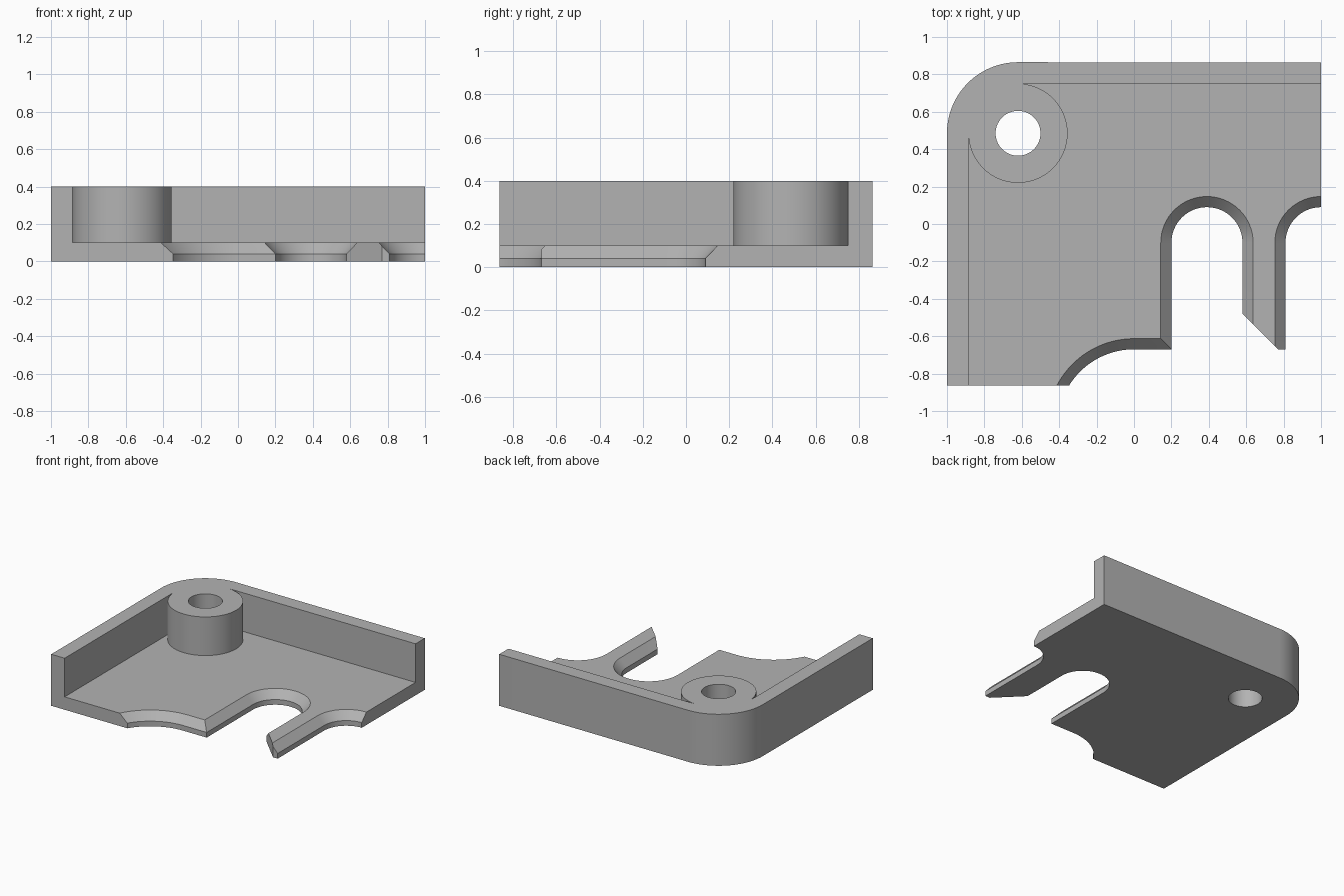
import bpy, bmesh
from math import cos, sin, radians

cube = bpy.data.objects.get("Cube")
if cube:
    bpy.data.objects.remove(cube, do_unlink=True)

grey = bpy.data.materials.new("light grey")
grey.use_nodes = True
colour = (0.45, 0.45, 0.45, 1)
grey.diffuse_color = colour
grey.node_tree.nodes["Principled BSDF"].inputs["Base Color"].default_value = colour

FLOOR, HEIGHT, LIP = 0.1, 0.4, 0.04
BOSS = (-0.62, 0.485)


def arc(centre, r, start, end, n=32):
    angles = [radians(start + (end - start) * i / n) for i in range(n + 1)]
    return [(centre[0] + r * cos(a), centre[1] + r * sin(a)) for a in angles]


def loft(name, rings):
    """Closed solid through (outline, z) rings with equal point counts."""
    bm = bmesh.new()
    loops = [[bm.verts.new((x, y, z)) for x, y in pts] for pts, z in rings]
    for a, b in zip(loops, loops[1:]):
        for i in range(len(a)):
            j = (i + 1) % len(a)
            bm.faces.new((a[i], a[j], b[j], b[i]))
    bm.faces.new(loops[0])
    bm.faces.new(loops[-1])
    bmesh.ops.recalc_face_normals(bm, faces=bm.faces)
    mesh = bpy.data.meshes.new(name)
    bm.to_mesh(mesh)
    bm.free()
    mesh.materials.append(grey)
    obj = bpy.data.objects.new(name, mesh)
    bpy.context.collection.objects.link(obj)
    return obj


def prism(name, pts, low, high):
    return loft(name, [(pts, low), (pts, high)])


def flared(name, outline):
    """Cutter with upright sides up to the lip, then a chamfer to the floor."""
    narrow, wide = outline(0), outline(0.057)
    return loft(name, [(narrow, -0.1), (narrow, LIP), (wide, FLOOR), (wide, 0.6)])


def slot(x):
    def outline(grow):
        r = 0.19 + grow
        return [(x + r, -1.2)] + arc((x, -0.1), r, 0, 180) + [(x - r, -1.2)]
    return outline


def notch(grow):
    top = arc((0, -1.078), 0.408 + grow, 180, 90)
    return top + [(0.45, -0.67 + grow), (0.45, -1.3), (-0.408 - grow, -1.3)]


# Solid block with one rounded corner
body = prism("corner_bracket", [(-1, -0.863), (1, -0.863), (1, 0.863)]
             + arc(BOSS, 0.38, 90, 180) + [], 0, HEIGHT)
body.data.transform
# Pocket leaves two walls and the screw boss standing on the floor
pocket = [(-0.885, -1.2), (-0.885, 0.457)] + arc(BOSS, 0.265, 186, 444, 72)
pocket += [(-0.592, 0.75), (1.2, 0.75), (1.2, -1.2)]

cutters = [
    prism("pocket_cutter", pocket, FLOOR, 0.6),
    prism("hole_cutter", arc(BOSS, 0.12, 0, 354, 59), -0.1, 0.6),
    flared("middle_slot_cutter", slot(0.39)),
    flared("side_slot_cutter", slot(1.0)),
    flared("front_notch_cutter", notch),
    # Tongue is trimmed square and on a diagonal
    prism("tongue_cutter", [(0.4, -0.3), (0.77, -0.67), (1.3, -0.67),
                            (1.3, -1.25), (0.4, -1.25)], -0.15, 0.65),
]

bpy.context.view_layer.objects.active = body
for cutter in cutters:
    mod = body.modifiers.new(cutter.name, "BOOLEAN")
    mod.operation, mod.solver, mod.object = "DIFFERENCE", "EXACT", cutter
    bpy.ops.object.modifier_apply(modifier=mod.name)
    bpy.data.objects.remove(cutter, do_unlink=True)

bpy.ops.object.select_all(action="DESELECT")
body.select_set(True)
bpy.ops.object.shade_smooth_by_angle(angle=radians(30))
